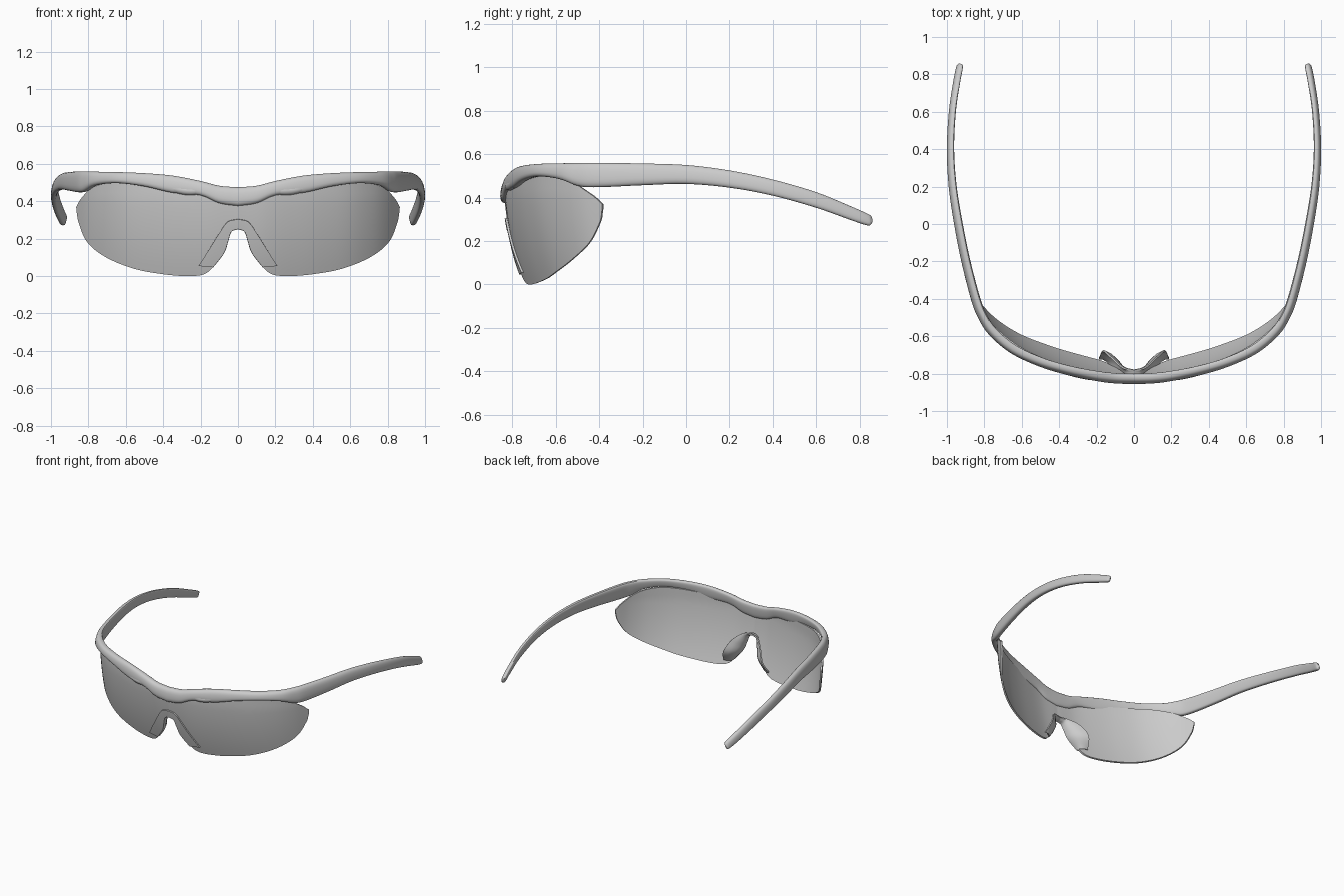
import bpy, math
from mathutils import Vector

if "Cube" in bpy.data.objects:
    bpy.data.objects.remove(bpy.data.objects["Cube"])

grey = bpy.data.materials.new("plain_grey")
grey.diffuse_color = (0.6, 0.6, 0.6, 1)
grey.use_nodes = True
grey.node_tree.nodes["Principled BSDF"].inputs["Base Color"].default_value = grey.diffuse_color


def smooth_path(points, steps):
    """Catmull-Rom resampling of a list of tuples."""
    p = [Vector(q) for q in points]
    p = [2 * p[0] - p[1]] + p + [2 * p[-1] - p[-2]]
    out = []
    for i in range(1, len(p) - 2):
        a, b, c, d = p[i - 1:i + 3]
        for k in range(steps):
            t = k / steps
            out.append(0.5 * (2 * b + (c - a) * t + (2 * a - 5 * b + 4 * c - d) * t * t
                              + (3 * b - a - 3 * c + d) * t ** 3))
    return out + [p[-2]]


def loft(name, rows, closed=False, caps=(), thickness=0, angle=40):
    """Skin rows of points, mirror across x, optionally thicken."""
    n = len(rows[0])
    verts = [v for r in rows for v in r]
    faces = [(i * n + j, i * n + (j + 1) % n, (i + 1) * n + (j + 1) % n, (i + 1) * n + j)
             for i in range(len(rows) - 1) for j in range(n if closed else n - 1)]
    for r in caps:
        ring = [r * n + j for j in range(n)]
        faces.append(ring if r else ring[::-1])
    me = bpy.data.meshes.new(name)
    me.from_pydata(verts, [], faces)
    me.materials.append(grey)
    ob = bpy.data.objects.new(name, me)
    bpy.context.collection.objects.link(ob)
    bpy.context.view_layer.objects.active = ob
    ob.select_set(True)
    bpy.ops.object.mode_set(mode='EDIT')
    bpy.ops.mesh.select_all(action='SELECT')
    bpy.ops.mesh.normals_make_consistent(inside=False)
    bpy.ops.object.mode_set(mode='OBJECT')
    mirror = ob.modifiers.new("mirror", 'MIRROR')
    mirror.merge_threshold = 0.0005
    if thickness:
        sol = ob.modifiers.new("thickness", 'SOLIDIFY')
        sol.thickness = thickness
        sol.offset = 0
    bpy.ops.object.convert(target='MESH')
    bpy.ops.object.shade_smooth_by_angle(angle=math.radians(angle))
    ob.select_set(False)
    return ob


def sweep(stations, sides=24, power=0.8, inner=0.8, lean=0.0):
    """Upright sections from (x, y, top, bottom, width), flatter on the inner side."""
    rows = []
    for i, s in enumerate(stations):
        a, b = stations[max(i - 1, 0)], stations[min(i + 1, len(stations) - 1)]
        t = Vector((b[0] - a[0], b[1] - a[1])).normalized()
        if s[0] < 1e-5:
            t = Vector((1, 0))
        nx, ny = -t.y, t.x          # points to the inside of the glasses
        mid, h, w = (s[2] + s[3]) / 2, (s[2] - s[3]) / 2, s[4] / 2
        ring = []
        for k in range(sides):
            ang = math.tau * k / sides
            c, q = math.cos(ang), math.sin(ang)
            c = math.copysign(abs(c) ** (inner if c > 0 else power), c)
            q = math.copysign(abs(q) ** power, q)
            off = w * c * (0.85 if c > 0 else 1) + lean * q
            ring.append((s[0] + nx * off, s[1] + ny * off, mid + h * q))
        rows.append(ring)
    return rows


# Brow bar and temple arms, one continuous sweep from centre to ear tip
frame = smooth_path([
    (0, -.826, .475, .375, .056), (.1, -.823, .483, .39, .056),
    (.2, -.811, .508, .432, .054), (.35, -.781, .537, .446, .052),
    (.5, -.736, .55, .48, .05), (.645, -.668, .556, .497, .05),
    (.755, -.575, .558, .485, .05), (.81, -.49, .56, .453, .05),
    (.845, -.4, .56, .448, .05),
    (.897, -.2, .557, .457, .048), (.937, 0, .55, .463, .046),
    (.968, .2, .525, .446, .042), (.98, .4, .483, .409, .038),
    (.97, .6, .425, .353, .036), (.947, .76, .36, .296, .036),
    (.932, .835, .327, .272, .034), (.929, .852, .316, .28, .02),
    (.928, .857, .31, .288, .008)], 5)
loft("frame", sweep(frame, inner=0.45, lean=0.006), closed=True, caps=[len(frame) - 1])

# Raised ridge over each vent on the brow
ridge = smooth_path([
    (.18, -.82, .465, .455, .008), (.22, -.818, .476, .436, .034),
    (.28, -.806, .48, .434, .04), (.35, -.79, .492, .45, .036),
    (.43, -.765, .514, .48, .028), (.52, -.735, .53, .515, .01)], 5)
loft("brow_ridge", sweep(ridge, sides=12, power=1, inner=1),
     closed=True, caps=[0, len(ridge) - 1])

# Wrap-around lens surface: depth as a function of x and z
curve = smooth_path([(0, -.832), (.15, -.822), (.3, -.787), (.45, -.737), (.6, -.668),
                     (.72, -.58), (.8, -.49), (.86, -.388)], 10)


def lens_y(x, z):
    y = curve[-1][1]
    for a, b in zip(curve, curve[1:]):
        if a[0] <= x <= b[0]:
            y = a[1] + (b[1] - a[1]) * (x - a[0]) / (b[0] - a[0])
            break
    d = max(0.42 - z, 0)
    return y + 0.08 * d + 0.3 * d * d


top = smooth_path([(0, .42), (.05, .422), (.09, .43), (.13, .44), (.17, .447), (.22, .455),
                   (.3, .468), (.42, .485), (.55, .498), (.67, .502), (.77, .475),
                   (.83, .42), (.86, .37)], 5)
bottom = smooth_path([(0, .265), (.04, .25), (.06, .2), (.08, .14), (.125, .06), (.18, .012),
                      (.27, .002), (.4, .012), (.55, .04), (.7, .1), (.8, .18),
                      (.845, .28), (.858, .345)], 5)
lens = []
for a, b in zip(top, bottom):
    col = [a.lerp(b, k / 14) for k in range(15)]
    lens.append([(p.x, lens_y(p.x, p.y), p.y) for p in col])
loft("lens", lens, thickness=0.012)

# Nose piece: front flange, bridge edge and flared rear pads
outer = smooth_path([(0, .305), (.055, .29), (.1, .23), (.15, .15), (.21, .055)], 6)
inner = smooth_path([(0, .255), (.038, .24), (.057, .185), (.078, .125), (.135, .05)], 6)
rear = smooth_path([(0, -.785, .268), (.06, -.768, .262), (.12, -.715, .215),
                    (.165, -.678, .13), (.188, -.72, .05)], 6)
nose = []
for o, i, r in zip(outer, inner, rear):
    front = [(p.x, lens_y(p.x, p.y) - 0.011, p.y) for p in (o, o.lerp(i, .5), i)]
    edge = Vector((i.x, lens_y(i.x, i.y) + 0.012, i.y))
    bend = Vector((i.x * .75 + r.x * .25, edge.y * .5 + r.y * .5, i.y * .8 + r.z * .2))
    nose.append(front + [edge, bend, bend.lerp(r, .5) + Vector((0, .006, 0)), r])
loft("nose_piece", nose, thickness=0.01, angle=50)
